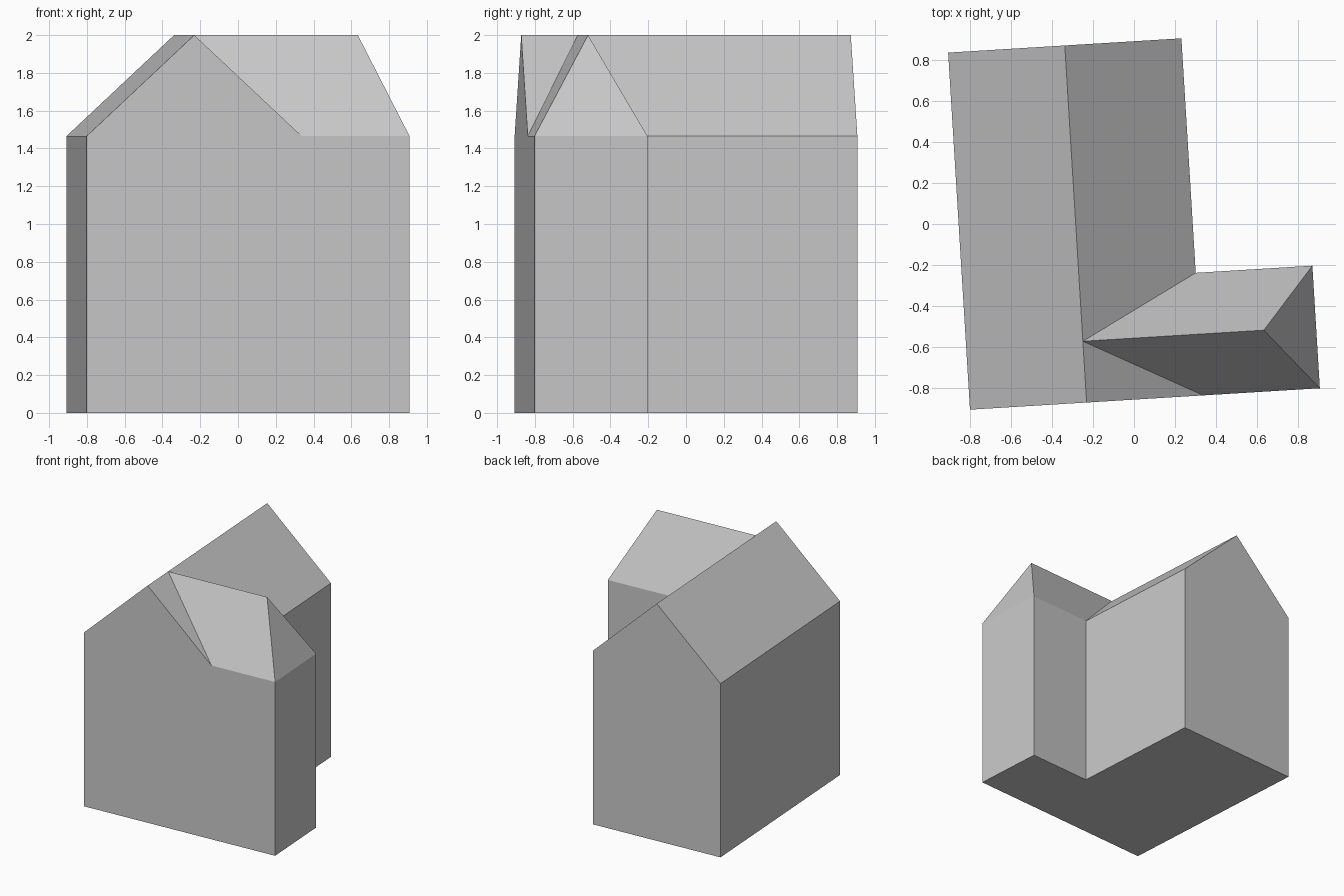
import bpy
import bmesh
import math
from mathutils import Matrix, Vector

cube = bpy.data.objects.get("Cube")
if cube:
    bpy.data.objects.remove(cube)

# Plain grey for the whole building
GREY = (0.58, 0.58, 0.58, 1.0)
grey = bpy.data.materials.new("plain grey")
grey.use_nodes = True
grey.diffuse_color = GREY
grey.node_tree.nodes["Principled BSDF"].inputs["Base Color"].default_value = GREY

# Sizes, measured from the front left corner along the walls
EAVE, RIDGE = 1.465, 2.0
MAIN_W, MAIN_D = 1.142, 1.748
TOTAL_W, WING_D = 1.713, 0.60
HIP = 0.256

bm = bmesh.new()


def vert(x, y, z):
    return bm.verts.new((x, y, z))


# L-shaped plan, counter-clockwise, with the gable line marked on the front
plan = [(0, 0), (MAIN_W, 0), (TOTAL_W, 0), (TOTAL_W, WING_D),
        (MAIN_W, WING_D), (MAIN_W, MAIN_D), (0, MAIN_D)]
base = [vert(x, y, 0) for x, y in plan]
eave = [vert(x, y, EAVE) for x, y in plan]
front_left, front_valley, wing_front, wing_back, inner, back_right, back_left = eave

# Ridge points
front_peak = vert(MAIN_W / 2, 0, RIDGE)
back_peak = vert(MAIN_W / 2, MAIN_D, RIDGE)
ridge_join = vert(MAIN_W / 2, WING_D / 2, RIDGE)
hip_peak = vert(TOTAL_W - HIP, WING_D / 2, RIDGE)

# Floor and plain side walls
bm.faces.new(base[::-1])
for i in (2, 3, 4, 6):
    j = (i + 1) % len(base)
    bm.faces.new((base[i], base[j], eave[j], eave[i]))

# Gable walls
bm.faces.new((base[0], base[1], base[2], wing_front, front_valley, front_peak, front_left))
bm.faces.new((base[5], base[6], back_left, back_peak, back_right))

# Main roof, with the wing roof cutting its right slope
bm.faces.new((front_left, front_peak, ridge_join, back_peak, back_left))
bm.faces.new((front_peak, front_valley, ridge_join))
bm.faces.new((ridge_join, inner, back_right, back_peak))

# Wing roof with hipped end
bm.faces.new((front_valley, wing_front, hip_peak, ridge_join))
bm.faces.new((wing_front, wing_back, hip_peak))
bm.faces.new((wing_back, inner, ridge_join, hip_peak))

bmesh.ops.recalc_face_normals(bm, faces=bm.faces[:])

# Turn slightly and centre on the origin
bm.transform(Matrix.Rotation(math.radians(3.5), 4, "Z"))
xs = [v.co.x for v in bm.verts]
ys = [v.co.y for v in bm.verts]
bmesh.ops.translate(bm, verts=bm.verts[:], vec=Vector(
    (-(min(xs) + max(xs)) / 2, -(min(ys) + max(ys)) / 2, 0)))

mesh = bpy.data.meshes.new("house")
bm.to_mesh(mesh)
bm.free()
mesh.materials.append(grey)
house = bpy.data.objects.new("house", mesh)
bpy.context.collection.objects.link(house)
